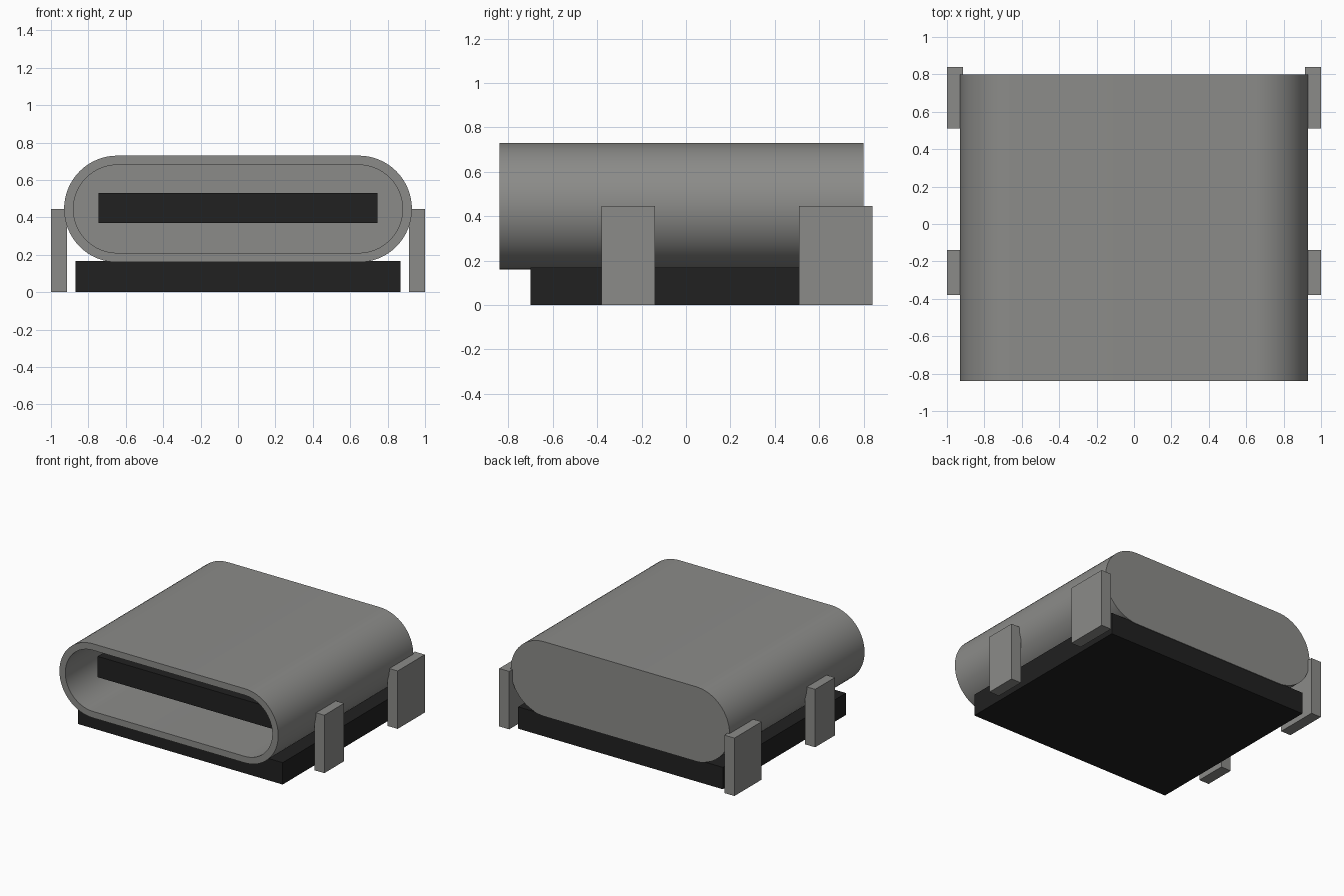
import bpy, bmesh, math

if "Cube" in bpy.data.objects:
    bpy.data.objects.remove(bpy.data.objects["Cube"], do_unlink=True)


def make_material(name, rgb):
    m = bpy.data.materials.new(name)
    m.use_nodes = True
    m.diffuse_color = (*rgb, 1)
    m.node_tree.nodes["Principled BSDF"].inputs["Base Color"].default_value = (*rgb, 1)
    return m


steel = make_material("grey_metal", (0.26, 0.26, 0.25))
plastic = make_material("black_plastic", (0.015, 0.015, 0.015))


def add_object(name, bm, mat):
    bmesh.ops.recalc_face_normals(bm, faces=bm.faces)
    mesh = bpy.data.meshes.new(name)
    bm.to_mesh(mesh)
    bm.free()
    mesh.materials.append(mat)
    obj = bpy.data.objects.new(name, mesh)
    bpy.context.collection.objects.link(obj)
    return obj


def box(name, low, high, mat):
    bm = bmesh.new()
    bmesh.ops.create_cube(bm, size=1)
    for v in bm.verts:
        for i in range(3):
            v.co[i] = high[i] if v.co[i] > 0 else low[i]
    return add_object(name, bm, mat)


def stadium(bm, radius, y, half=0.645, zc=0.445, steps=32):
    """Ring of vertices: two half circles joined by straight runs."""
    ring = []
    for side in (1, -1):
        for i in range(steps + 1):
            a = math.pi * i / steps - side * math.pi / 2
            ring.append(bm.verts.new((side * half + radius * math.cos(a), y,
                                      zc + radius * math.sin(a))))
    return ring


# Shell: closed back, outer wall, front rim, inner wall, cavity floor
bm = bmesh.new()
rings = [stadium(bm, r, y) for r, y in
         ((0.285, 0.80), (0.285, -0.84), (0.235, -0.84), (0.235, 0.75))]
for a, b in zip(rings, rings[1:]):
    for i in range(len(a)):
        j = (i + 1) % len(a)
        bm.faces.new((a[i], a[j], b[j], b[i]))
bm.faces.new(rings[0])
bm.faces.new(rings[-1])
shell = add_object("shell", bm, steel)
bpy.context.view_layer.objects.active = shell
shell.select_set(True)
bpy.ops.object.shade_smooth_by_angle(angle=math.radians(30))

# Contact tongue inside the shell, and the base underneath
box("tongue", (-0.745, -0.64, 0.37), (0.745, 0.76, 0.53), plastic)
box("base", (-0.87, -0.70, 0), (0.87, 0.795, 0.168), plastic)

# Mounting legs on both sides
for side, x0, x1 in (("left", 0.915, 1.0), ("right", -1.0, -0.915)):
    box("front_leg_" + side, (x0, -0.38, 0), (x1, -0.14, 0.445), steel)
    box("back_leg_" + side, (x0, 0.51, 0), (x1, 0.84, 0.445), steel)
